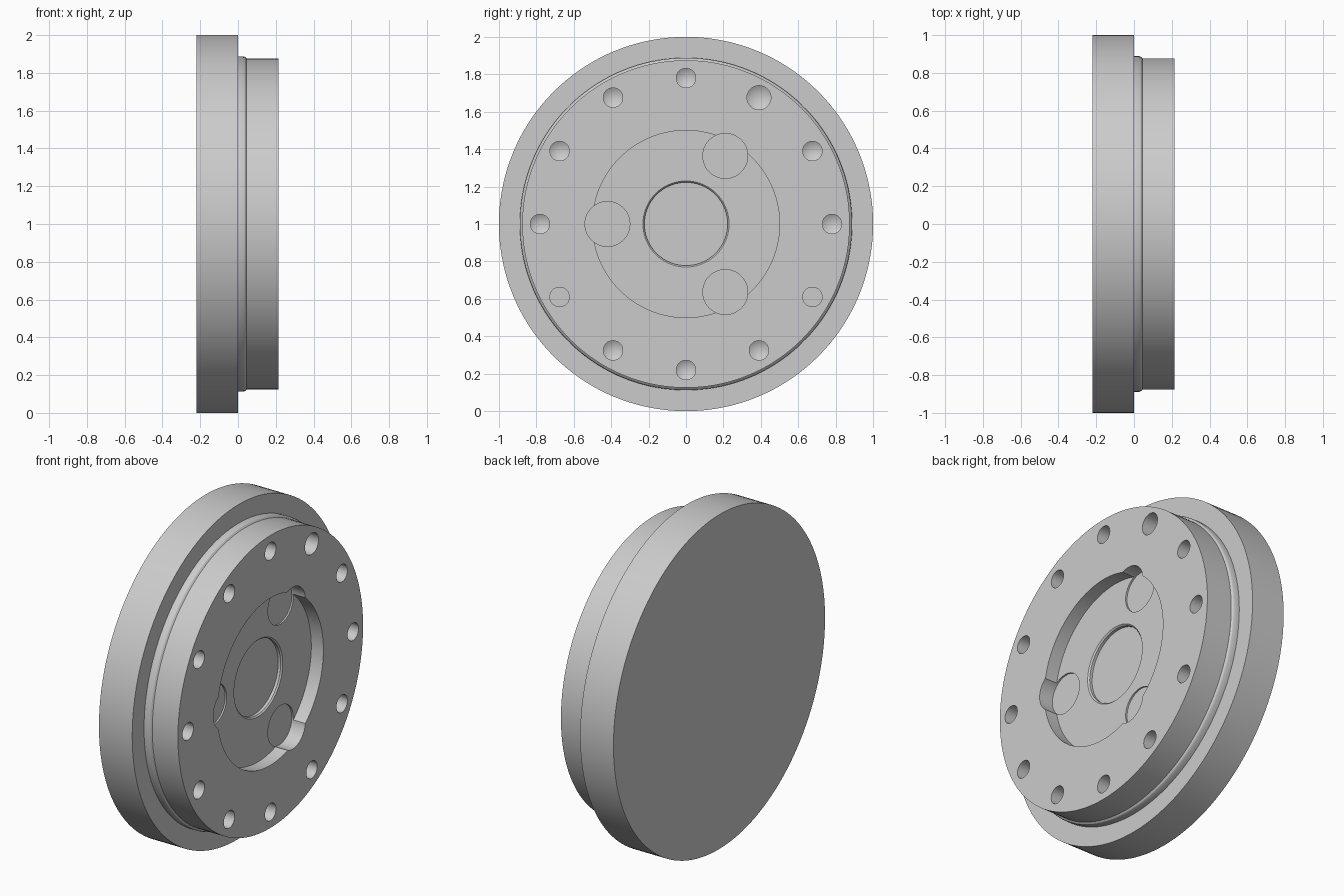
import bpy, bmesh
from math import pi, cos, sin, radians
from mathutils import Vector

default = bpy.data.objects.get("Cube")
if default:
    bpy.data.objects.remove(default, do_unlink=True)

FACE = 0.215     # mounting face position along x
FLOOR = 0.135    # recess floor position along x

grey = bpy.data.materials.new("machined_grey")
grey.use_nodes = True
grey.diffuse_color = (0.6, 0.6, 0.6, 1)
grey.node_tree.nodes["Principled BSDF"].inputs["Base Color"].default_value = (0.6, 0.6, 0.6, 1)


def spin_into(bm, profile, steps, y=0.0, z=1.0):
    """Revolve an (x, radius) profile about an x-parallel axis through (y, z)."""
    verts = [bm.verts.new((x, y + r, z)) for x, r in profile]
    edges = [bm.edges.new(pair) for pair in zip(verts, verts[1:])]
    bmesh.ops.spin(bm, geom=verts + edges, cent=(0, y, z), axis=(1, 0, 0),
                   angle=2 * pi, steps=steps, use_merge=True)


def finish(bm, name):
    bmesh.ops.remove_doubles(bm, verts=bm.verts, dist=1e-5)
    bmesh.ops.recalc_face_normals(bm, faces=bm.faces)
    mesh = bpy.data.meshes.new(name)
    bm.to_mesh(mesh)
    bm.free()
    mesh.materials.append(grey)
    obj = bpy.data.objects.new(name, mesh)
    bpy.context.collection.objects.link(obj)
    return obj


def polar(radius, degrees):
    a = radians(degrees)
    return radius * cos(a), 1 + radius * sin(a)


# Flange, beaded boss, round recess and shallow centre bore in one turned body
bm = bmesh.new()
spin_into(bm, [(-0.22, 0), (-0.22, 1), (0, 1), (0, 0.888), (0.028, 0.888),
               (0.038, 0.884), (0.046, 0.875), (FACE, 0.875), (FACE, 0.5),
               (FLOOR, 0.5), (FLOOR, 0.23), (FLOOR - 0.008, 0.222),
               (FLOOR - 0.025, 0.222), (FLOOR - 0.025, 0)], 144)
body = finish(bm, "flanged_hub")

# Three round pockets on the recess edge
bm = bmesh.new()
for angle in (60, 180, 300):
    bottom = FLOOR - 0.01
    spin_into(bm, [(bottom, 0), (bottom, 0.12), (0.3, 0.12), (0.3, 0)],
              48, *polar(0.42, angle))
pockets = finish(bm, "pocket_cutter")

# Ring of twelve drilled holes: one larger, two with flat bottoms
bm = bmesh.new()
for angle in range(0, 360, 30):
    r = 0.064 if angle == 60 else 0.052
    bottom = 0.07
    tip = bottom if angle in (210, 330) else bottom - 0.6 * r
    spin_into(bm, [(tip, 0), (bottom, r), (0.3, r), (0.3, 0)],
              32, *polar(0.78, angle))
holes = finish(bm, "hole_cutter")

# Cut the pockets and holes, then discard the cutters
bpy.context.view_layer.objects.active = body
body.select_set(True)
for cutter in (pockets, holes):
    cutter.hide_render = True
    mod = body.modifiers.new(cutter.name, "BOOLEAN")
    mod.operation = "DIFFERENCE"
    mod.solver = "EXACT"
    mod.object = cutter
    bpy.ops.object.modifier_apply(modifier=mod.name)
    bpy.data.objects.remove(cutter, do_unlink=True)

bpy.ops.object.shade_smooth_by_angle(angle=radians(25))
